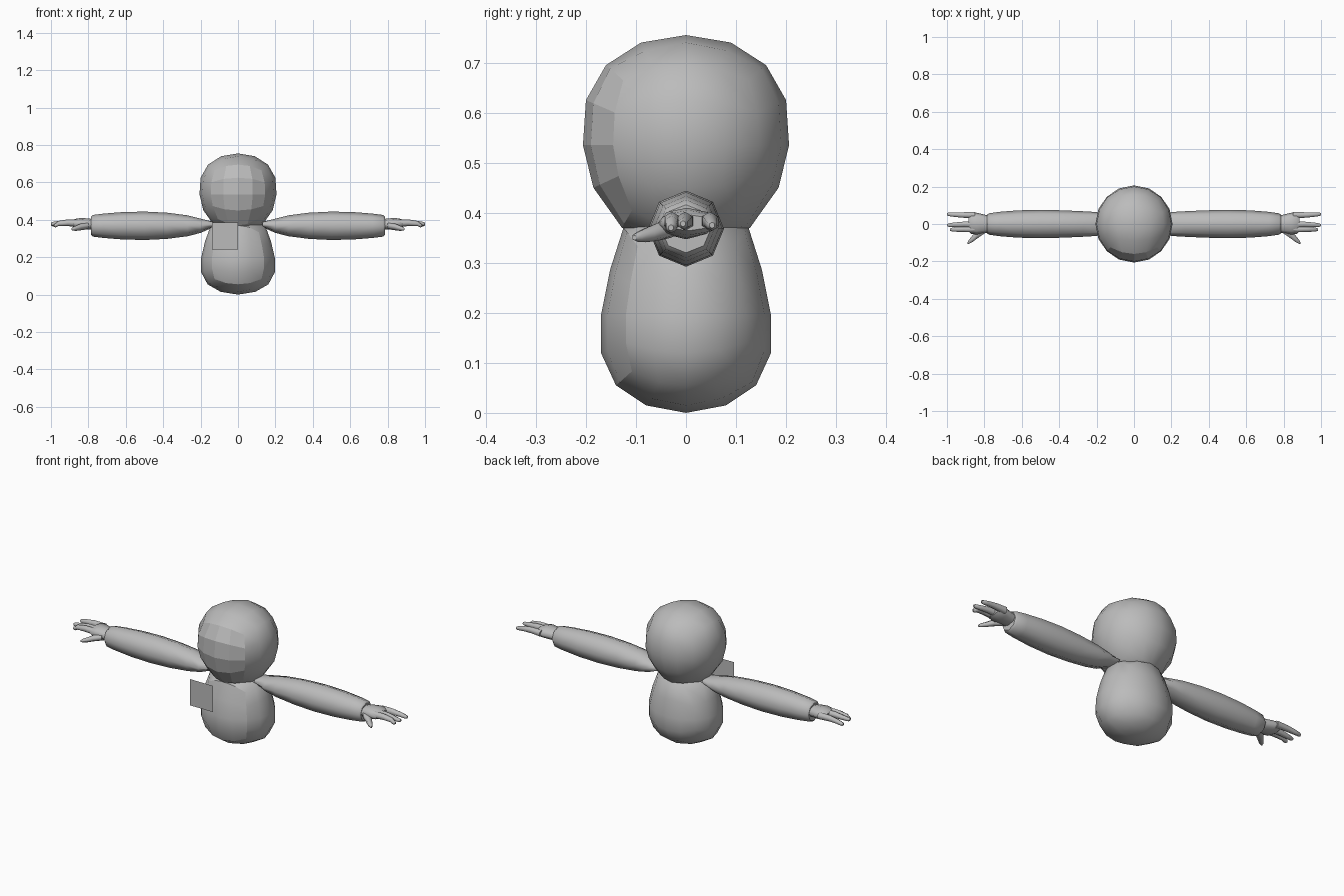
import bpy, bmesh, math
from mathutils import Vector

if "Cube" in bpy.data.objects:
    bpy.data.objects.remove(bpy.data.objects["Cube"])

grey = bpy.data.materials.new("plain grey")
grey.diffuse_color = (0.5, 0.5, 0.5, 1)
grey.use_nodes = True
grey.node_tree.nodes["Principled BSDF"].inputs["Base Color"].default_value = grey.diffuse_color


def add(name, bm, mirror=False):
    bmesh.ops.recalc_face_normals(bm, faces=bm.faces)
    me = bpy.data.meshes.new(name)
    bm.to_mesh(me)
    bm.free()
    me.materials.append(grey)
    ob = bpy.data.objects.new(name, me)
    bpy.context.collection.objects.link(ob)
    if mirror:
        ob.modifiers.new("mirror", 'MIRROR')
    return ob


def rounded_cube(name, profile, x_scale, flat_front):
    """Cube of 4x4 faces per side, rounded to nine (radius, z) points, bottom to top."""
    bm = bmesh.new()
    bmesh.ops.create_cube(bm, size=2)
    bmesh.ops.subdivide_edges(bm, edges=bm.edges, cuts=3, use_grid_fill=True)
    bm.normal_update()
    front = [f for f in bm.faces if f.normal.y < -0.9]
    for v in bm.verts:
        d = Vector([math.tan(c * math.pi / 4) for c in v.co]).normalized()
        t = (math.asin(max(-1, min(1, d.z))) / math.pi + 0.5) * 8
        i = min(7, int(t + 1e-5))
        (r0, z0), (r1, z1) = profile[i], profile[i + 1]
        r, z = r0 + (r1 - r0) * (t - i), z0 + (z1 - z0) * (t - i)
        a = math.atan2(d.y, d.x)
        v.co = (r * math.cos(a) * x_scale, r * math.sin(a), z)
    for f in bm.faces:
        f.smooth = True
    for f in front:
        f.smooth = not flat_front
        for e in f.edges:           # crease around the front panel
            if any(g not in front for g in e.link_faces):
                e.smooth = False
    return add(name, bm)


def tube(name, rings, sides):
    """Tube along x through (x, y, z, half width, half height) rings, on both sides."""
    bm = bmesh.new()
    loops = []
    for x, y, z, ry, rz in rings:
        loops.append([bm.verts.new((x, y + ry * math.sin(k * math.tau / sides),
                                    z + rz * math.cos(k * math.tau / sides)))
                      for k in range(sides)])
    for a, b in zip(loops, loops[1:]):
        for k in range(sides):
            n = (k + 1) % sides
            bm.faces.new((a[k], a[n], b[n], b[k])).smooth = True
    for cap in (loops[0], loops[-1]):
        bm.faces.new(cap)
        for k in range(sides):
            bm.edges.get((cap[k], cap[(k + 1) % sides])).smooth = False
    return add(name, bm, mirror=True)


# Head and body
rounded_cube("head", [(0, .33), (.07, .34), (.128, .37), (.185, .45), (.206, .535),
                      (.2, .625), (.16, .695), (.09, .74), (0, .755)], 1.0, True)
rounded_cube("body", [(0, 0), (.08, .015), (.14, .055), (.17, .12), (.17, .195),
                      (.152, .285), (.125, .37), (.07, .4), (0, .41)], 1.16, False)

# Square plate in front of the chest
bm = bmesh.new()
bm.faces.new([bm.verts.new((x, -.22, z)) for x, z in
              ((-.14, .24), (0, .24), (0, .385), (-.14, .385))])
add("chest_plate", bm)

# Arms
tube("arm", [(.13, 0, .375, .05, .014), (.2, 0, .368, .064, .038), (.27, 0, .368, .068, .056),
             (.38, 0, .368, .073, .07), (.5, 0, .368, .076, .076), (.62, 0, .368, .073, .073),
             (.72, 0, .368, .065, .065), (.775, 0, .368, .057, .058),
             (.785, 0, .368, .05, .048)], 8)

# Hands: palm, three fingers and a thumb
tube("palm", [(.77, 0, .375, .045, .028), (.8, 0, .377, .05, .03), (.84, .002, .38, .058, .03),
              (.87, .005, .38, .058, .025), (.885, .005, .38, .045, .016)], 8)
for name, y0, y1, tip, z1 in (("outer_finger", .048, .052, 1.0, .375),
                              ("middle_finger", -.002, -.006, 1.0, .378),
                              ("inner_finger", -.028, -.03, .985, .37)):
    tube(name, [(.85, y0, .382, .02, .02), (.91, y0, .384, .017, .018),
                (.96, (y0 + y1) / 2, .38, .014, .014), (tip - .01, y1, z1, .011, .011),
                (tip, y1, z1, .006, .006)], 6)
tube("thumb", [(.8, -.03, .37, .025, .02), (.84, -.055, .362, .027, .018),
               (.865, -.08, .355, .02, .014), (.885, -.097, .351, .011, .009),
               (.89, -.103, .35, .005, .005)], 6)
